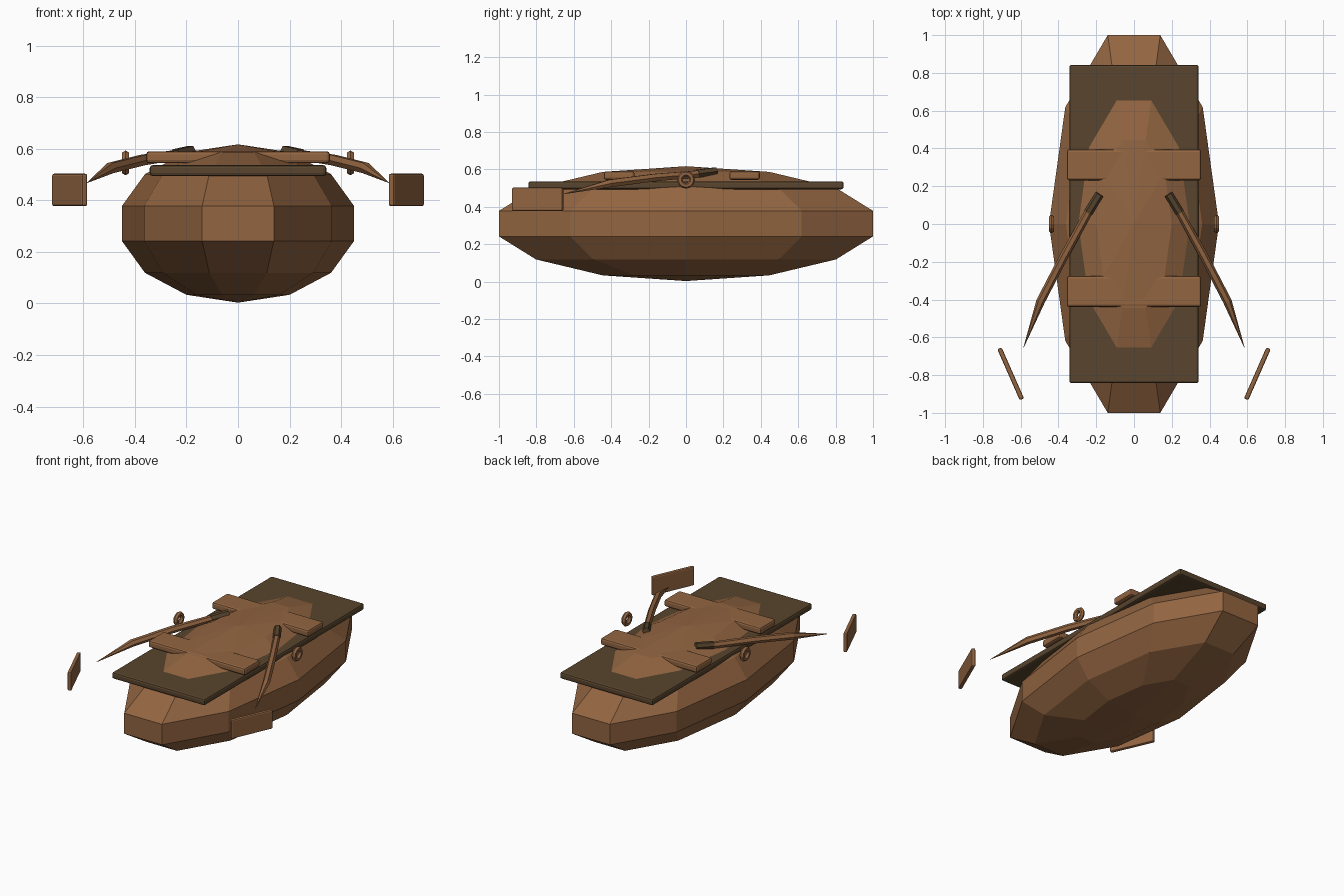
import bpy, bmesh, math
from mathutils import Vector, Matrix

if "Cube" in bpy.data.objects:
    bpy.data.objects.remove(bpy.data.objects["Cube"])


def material(name, rgb):
    m = bpy.data.materials.new(name)
    m.diffuse_color = (*rgb, 1)
    m.use_nodes = True
    m.node_tree.nodes["Principled BSDF"].inputs["Base Color"].default_value = m.diffuse_color
    return m


WOOD = material("warm_wood", (0.29, 0.130, 0.053))
DARK = material("dark_wood", (0.098, 0.058, 0.026))


def finish(name, bm, mat):
    bmesh.ops.recalc_face_normals(bm, faces=bm.faces)
    me = bpy.data.meshes.new(name)
    bm.to_mesh(me)
    bm.free()
    me.materials.append(mat)
    ob = bpy.data.objects.new(name, me)
    bpy.context.collection.objects.link(ob)
    return ob


def board(name, center, size, mat, bevel=0.01, turn=0.0):
    """Box with softened edges, turned about z."""
    bm = bmesh.new()
    bmesh.ops.create_cube(bm, size=1)
    bmesh.ops.scale(bm, vec=size, verts=bm.verts)
    bmesh.ops.bevel(bm, geom=bm.edges[:], offset=bevel, segments=2,
                    profile=0.5, affect='EDGES')
    bm.transform(Matrix.Translation(center) @ Matrix.Rotation(turn, 4, 'Z'))
    return finish(name, bm, mat)


def tube(name, points, radii, sides, mat):
    """Tapering faceted rod through a list of points."""
    bm = bmesh.new()
    pts = [Vector(p) for p in points]
    rings = []
    for i, p in enumerate(pts):
        d = (pts[min(i + 1, len(pts) - 1)] - pts[max(i - 1, 0)]).normalized()
        u = d.cross(Vector((0, 0, 1))).normalized()
        v = u.cross(d)
        rings.append([bm.verts.new(p + radii[i] * (
            math.cos(2 * math.pi * k / sides) * u + math.sin(2 * math.pi * k / sides) * v))
            for k in range(sides)])
    for a, b in zip(rings, rings[1:]):
        for k in range(sides):
            n = (k + 1) % sides
            bm.faces.new((a[k], a[n], b[n], b[k]))
    bm.faces.new(rings[0])
    bm.faces.new(rings[-1])
    return finish(name, bm, mat)


# Hull: stretched faceted ellipsoid, 10 sides and 7 bands
SIDES, BANDS = 10, 7
RX, RY, RZ, CZ = 0.4615, 1.0785, 0.307, 0.31
bm = bmesh.new()
rings = []
for j in range(1, BANDS):
    t = math.pi * j / BANDS
    rings.append([bm.verts.new((RX * math.sin(t) * math.cos(2 * math.pi * k / SIDES),
                                RY * math.sin(t) * math.sin(2 * math.pi * k / SIDES),
                                CZ + RZ * math.cos(t))) for k in range(SIDES)])
top = bm.verts.new((0, 0, CZ + RZ))
bottom = bm.verts.new((0, 0, CZ - RZ))
for k in range(SIDES):
    n = (k + 1) % SIDES
    bm.faces.new((top, rings[0][k], rings[0][n]))
    bm.faces.new((bottom, rings[-1][n], rings[-1][k]))
    for a, b in zip(rings, rings[1:]):
        bm.faces.new((a[k], b[k], b[n], a[n]))
finish("hull", bm, WOOD)

# Deck and the two cross benches
board("deck", (0, 0, 0.515), (0.685, 1.685, 0.043), DARK, 0.012)
for label, y in (("rear", 0.313), ("front", -0.357)):
    board(label + "_bench", (0, y, 0.567), (0.712, 0.163, 0.046), WOOD, 0.012)

for label, s in (("right", 1), ("left", -1)):
    # Oar shaft narrowing to a point, with a dark grip
    tube(label + "_oar_shaft",
         [(s * 0.235, 0.075, 0.577), (s * 0.37, -0.17, 0.556),
          (s * 0.495, -0.41, 0.525), (s * 0.585, -0.655, 0.468)],
         [0.021, 0.023, 0.023, 0.001], 6, WOOD)
    tube(label + "_oar_grip",
         [(s * 0.243, 0.06, 0.577), (s * 0.183, 0.158, 0.59)],
         [0.024, 0.024], 6, DARK)
    # Detached oar blade
    board(label + "_oar_blade", (s * 0.653, -0.793, 0.44), (0.025, 0.295, 0.126),
          WOOD, 0.008, -s * math.atan2(0.121, 0.275))
    # Oarlock ring facing sideways
    bpy.ops.mesh.primitive_torus_add(
        major_segments=12, minor_segments=6, major_radius=0.033, minor_radius=0.015,
        location=(s * 0.436, 0, 0.545), rotation=(0, math.pi / 2, 0))
    ring = bpy.context.object
    ring.name = label + "_oarlock"
    ring.data.materials.append(WOOD)
